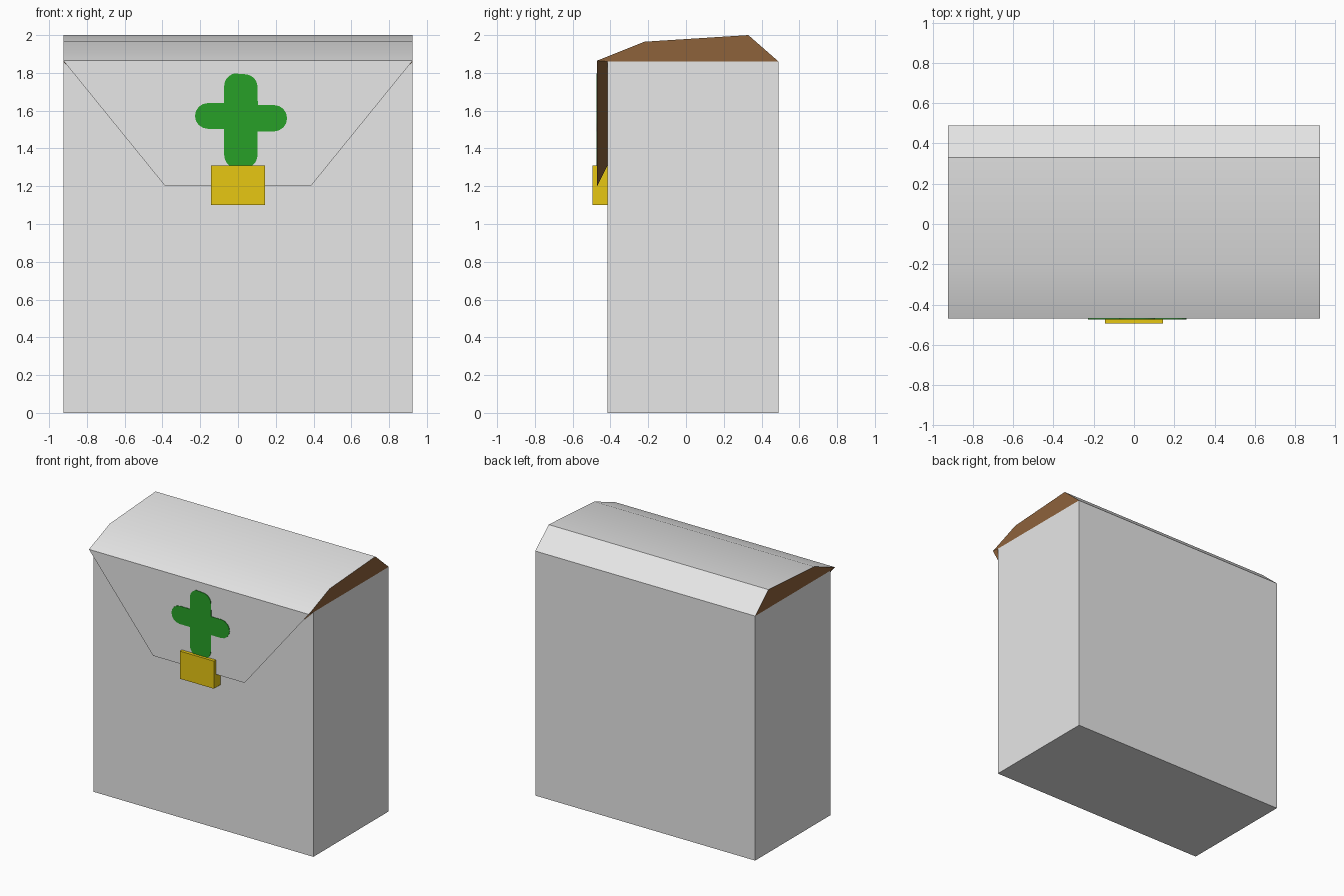
import bpy, bmesh
from math import cos, sin, radians

if "Cube" in bpy.data.objects:
    bpy.data.objects.remove(bpy.data.objects["Cube"])


def material(name, rgb):
    m = bpy.data.materials.new(name)
    m.diffuse_color = (*rgb, 1)
    m.use_nodes = True
    m.node_tree.nodes["Principled BSDF"].inputs["Base Color"].default_value = m.diffuse_color
    return m


GREY = material("light_grey", (0.8, 0.8, 0.8))
BROWN = material("brown", (0.266, 0.122, 0.044))
GREEN = material("green", (0.02, 0.352, 0.02))
GOLD = material("gold", (0.8, 0.57, 0.006))


def add_object(name, bm, *mats):
    bmesh.ops.recalc_face_normals(bm, faces=bm.faces)
    me = bpy.data.meshes.new(name)
    bm.to_mesh(me)
    bm.free()
    for m in mats:
        me.materials.append(m)
    ob = bpy.data.objects.new(name, me)
    bpy.context.collection.objects.link(ob)
    return ob


def box(name, lo, hi, mat):
    bm = bmesh.new()
    bmesh.ops.create_cube(bm, size=1)
    for v in bm.verts:
        v.co = [(a + b) / 2 + c * (b - a) for a, b, c in zip(lo, hi, v.co)]
    return add_object(name, bm, mat)


# Pouch body and clasp
box("pouch_body", (-0.925, -0.415, 0), (0.925, 0.49, 1.86), GREY)
box("clasp", (-0.143, -0.495, 1.10), (0.143, -0.41, 1.31), GOLD)

# Lid with front flap: one mirrored ring of points per side, joined across
W = 0.925
side = [(W, -0.47, 1.865), (W, -0.22, 1.965), (W, 0.33, 2.0), (W, 0.49, 1.86),
        (W, -0.41, 1.86), (0.38, -0.41, 1.32), (0.385, -0.47, 1.2)]
bm = bmesh.new()
R = [bm.verts.new(p) for p in side]
L = [bm.verts.new((-x, y, z)) for x, y, z in side]
for ring in (R, L):
    bm.faces.new(ring[:5])                              # lid end
    bm.faces.new([ring[i] for i in (0, 4, 5, 6)])       # flap edge
for i in range(7):
    j = (i + 1) % 7
    bm.faces.new((R[i], R[j], L[j], L[i]))
bmesh.ops.recalc_face_normals(bm, faces=bm.faces)
for f in bm.faces:
    f.normal_update()
    n = f.normal
    # outer skin is grey, cut ends and underside are brown
    f.material_index = 0 if n.z > 0.3 or n.y < -0.9 else 1
    # front two strips of the lid blend smoothly, the back strip is flat
    f.smooth = n.z > 0.85
add_object("lid_and_flap", bm, GREY, BROWN)


# Painted cross emblem: thin plate with rounded arms
def arc(cx, cz, r, a0, a1, n=8):
    return [(cx + r * cos(radians(a0 + (a1 - a0) * i / n)),
             cz + r * sin(radians(a0 + (a1 - a0) * i / n))) for i in range(n + 1)]


outline = (
    arc(0.19, 1.56, 0.07, -90, 90)            # right arm
    + [(0.105, 1.63)]
    + arc(0.035, 1.725, 0.068, 0, 80)         # top lobes
    + arc(-0.005, 1.73, 0.068, 100, 180)
    + [(-0.073, 1.64)]
    + arc(-0.16, 1.572, 0.068, 90, 270)       # left arm
    + [(-0.073, 1.504)]
    + arc(-0.003, 1.365, 0.07, 180, 270)      # foot, tucked behind the clasp
    + arc(0.033, 1.365, 0.07, 270, 360)
    + [(0.103, 1.49)]
)
bm = bmesh.new()
face = bm.faces.new([bm.verts.new((x, -0.474, z)) for x, z in outline])
ext = bmesh.ops.extrude_face_region(bm, geom=[face], use_keep_orig=True)
for v in ext["geom"]:
    if isinstance(v, bmesh.types.BMVert):
        v.co.y = -0.468
add_object("cross_emblem", bm, GREEN)
